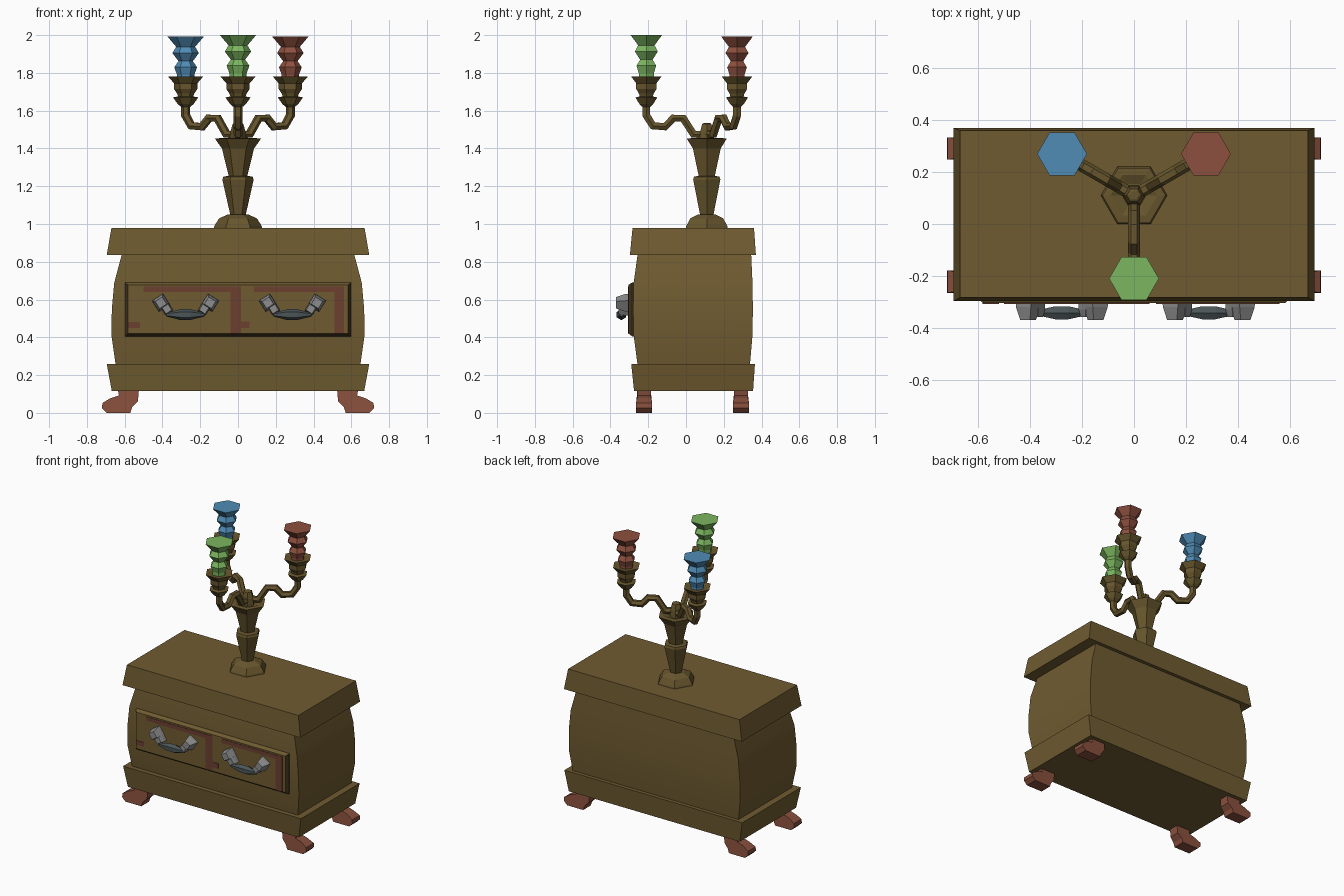
import bpy, bmesh
from math import cos, sin, pi, radians
from mathutils import Vector, Matrix

old = bpy.data.objects.get("Cube")
if old:
    bpy.data.objects.remove(old)


def material(name, r, g, b):
    m = bpy.data.materials.new(name)
    m.use_nodes = True
    m.diffuse_color = (r, g, b, 1)
    m.node_tree.nodes["Principled BSDF"].inputs["Base Color"].default_value = (r, g, b, 1)
    return m


WOOD = material("brown wood", .16, .105, .03)
BRONZE = material("dark bronze", .135, .092, .026)
TRIM = material("shadow brown", .05, .034, .012)
STRIPE = material("russet paint", .15, .05, .03)
FOOT = material("russet foot", .25, .08, .047)
GREY = material("grey metal", .27, .27, .27)
IRON = material("dark iron", .07, .09, .095)
GREEN = material("green wax", .2, .47, .115)
BLUE = material("blue wax", .08, .26, .46)
RED = material("red wax", .27, .08, .05)


def loft(name, rings, *mats, matrix=None, rule=None, smooth=False):
    """Skin a row of equal rings, cap both ends, colour faces by rule."""
    bm = bmesh.new()
    rows = [[bm.verts.new(p) for p in ring] for ring in rings]
    n = len(rows[0])
    for a, b in zip(rows, rows[1:]):
        for i in range(n):
            j = (i + 1) % n
            bm.faces.new((a[i], a[j], b[j], b[i]))
    bm.faces.new(rows[0])
    bm.faces.new(rows[-1])
    if matrix:
        bm.transform(matrix)
    bmesh.ops.recalc_face_normals(bm, faces=bm.faces)
    bm.normal_update()
    if rule:
        for f in bm.faces:
            f.material_index = rule(f)
    me = bpy.data.meshes.new(name)
    bm.to_mesh(me)
    bm.free()
    for m in mats:
        me.materials.append(m)
    ob = bpy.data.objects.new(name, me)
    bpy.context.collection.objects.link(ob)
    if smooth:
        bpy.ops.object.select_all(action='DESELECT')
        ob.select_set(True)
        bpy.context.view_layer.objects.active = ob
        bpy.ops.object.shade_smooth_by_angle(angle=radians(30))
    return ob


def tiers(name, levels, mat, **kw):
    """Stacked rectangles: z, half width, front y, back y."""
    rings = [[(-w, f, z), (w, f, z), (w, b, z), (-w, b, z)] for z, w, f, b in levels]
    return loft(name, rings, mat, **kw)


def lathe(name, profile, mat, centre=(0, 0, 0), matrix=None, sides=6, turn=0):
    """Faceted turning: radius, height."""
    rings = [[(r * cos(turn + 2 * pi * i / sides), r * sin(turn + 2 * pi * i / sides), z)
              for i in range(sides)] for r, z in profile]
    return loft(name, rings, mat, matrix=Matrix.Translation(centre) @ (matrix or Matrix()))


def plate(name, x0, x1, z0, z1, y, mat, depth=.004):
    ring = [(x0, z0), (x1, z0), (x1, z1), (x0, z1)]
    return loft(name, [[(x, yy, z) for x, z in ring] for yy in (y, y - depth)], mat)


# Chest: plinth, bulging body, lid
tiers("plinth", [(.115, .668, -.275, .355), (.26, .695, -.29, .365)], WOOD)
tiers("chest_body", [(.25, .647, -.256, .338), (.41, .67, -.277, .352), (.55, .668, -.28, .354),
                     (.69, .655, -.277, .352), (.84, .615, -.256, .345)], WOOD, smooth=True)
tiers("lid", [(.835, .695, -.297, .37), (.98, .67, -.283, .36)], WOOD)

# Drawer front with a dark bevelled rim
rings = []
for y, w, z0, z1 in ((-.25, .598, .405, .69), (-.285, .598, .405, .69), (-.305, .583, .42, .678)):
    rings.append([(-w, y, z0), (w, y, z0), (w, y, z1), (-w, y, z1)])
loft("drawer_front", rings, WOOD, TRIM, rule=lambda f: 0 if f.normal.y < -.9 or f.normal.z > .2 else 1)

# Painted stripes on the drawer
for name, x0, x1, z0, z1 in (("left_top", -.5, .015, .64, .668), ("left_down", -.04, .015, .42, .64),
                             ("left_end", .015, .06, .45, .485), ("right_top", .085, .56, .64, .668),
                             ("right_down", .51, .56, .42, .64), ("corner", -.583, -.52, .45, .48)):
    plate("stripe_" + name, x0, x1, z0, z1, -.304, STRIPE)

# Two drawer pulls, each with mirrored mounts and a sagging grip
to_front = Matrix.Rotation(pi / 2, 4, 'X')
along_x = Matrix.Rotation(pi / 2, 4, 'Y')
for side, cx in (("right", -.278), ("left", .288)):
    for s in (-1, 1):
        tilt = Matrix.Rotation(s * radians(32), 4, 'Y')
        lathe(side + "_pull_mount", [(.05, -.01), (.048, .02), (.031, .07)], GREY,
              (cx + s * .13, -.3, .583), tilt @ to_front, 4, pi / 4)
        lathe(side + "_pull_socket", [(.034, 0), (.034, .03), (.026, .058)], GREY,
              (cx + s * .098, -.3, .55), tilt @ to_front, 4, pi / 4)
    lathe(side + "_pull_grip", [(.01, -.1), (.02, -.06), (.029, -.025), (.029, .025), (.02, .06), (.01, .1)],
          IRON, (cx, -.342, .52), along_x)

# Clawed feet splaying to the sides
foot = [(.525, .117), (.635, .117), (.63, .092), (.675, .078), (.718, .052),
        (.72, .025), (.695, 0), (.57, 0), (.56, .03), (.53, .06)]
for s, side in ((-1, "right"), (1, "left")):
    for cy, end in ((-.222, "front"), (.291, "back")):
        rings = [[(s * x, cy + k * (.043 if z < .06 else .036), z) for x, z in foot] for k in (-1, 1)]
        loft(f"{end}_{side}_foot", rings, FOOT)

# Candlestick stem
AX = Vector((0, .11, 0))
lathe("stem_base", [(.129, .975), (.125, .99), (.1, 1.03), (.055, 1.05)], BRONZE, AX)
lathe("stem_lower", [(.04, 1.045), (.083, 1.235), (.078, 1.25), (.05, 1.255)], BRONZE, AX)
lathe("stem_upper", [(.048, 1.25), (.085, 1.4), (.122, 1.452), (.09, 1.455), (.05, 1.44)], BRONZE, AX)
lathe("stem_hub", [(.045, 1.44), (.04, 1.49), (.028, 1.53), (.018, 1.535)], BRONZE, AX)

# Three wavy arms, each carrying a cup and a candle
path = [Vector(p) for p in ((.0, 1.475), (.07, 1.475), (.125, 1.56), (.178, 1.56),
                            (.22, 1.515), (.285, 1.52), (.32, 1.575), (.32, 1.65))]
cup = [(.024, 1.62), (.042, 1.635), (.067, 1.67), (.04, 1.675), (.045, 1.69),
       (.062, 1.715), (.062, 1.745), (.094, 1.782), (.06, 1.775)]
candle = [(.046, 1.765), (.046, 1.79), (.06, 1.83), (.038, 1.862), (.07, 1.905), (.05, 1.938), (.096, 1.992)]
for name, angle, wax, rise in (("left", 30, RED, 0), ("right", 150, BLUE, 0), ("front", 270, GREEN, .008)):
    a = radians(angle)
    out, across = Vector((cos(a), sin(a), 0)), Vector((-sin(a), cos(a), 0))
    rings = []
    for i, p in enumerate(path):
        t = (path[min(i + 1, len(path) - 1)] - path[max(i - 1, 0)]).normalized()
        mid = AX + out * p.x + Vector((0, 0, p.y))
        nrm = out * -t.y + Vector((0, 0, t.x))
        rings.append([mid + (across * cos(k * pi / 3) + nrm * sin(k * pi / 3)) * .024 for k in range(6)])
    loft(name + "_arm", rings, BRONZE)
    tip = AX + out * .32
    lathe(name + "_cup", cup, BRONZE, tip)
    lathe(name + "_candle", [(r, z + rise) for r, z in candle], wax, tip)
